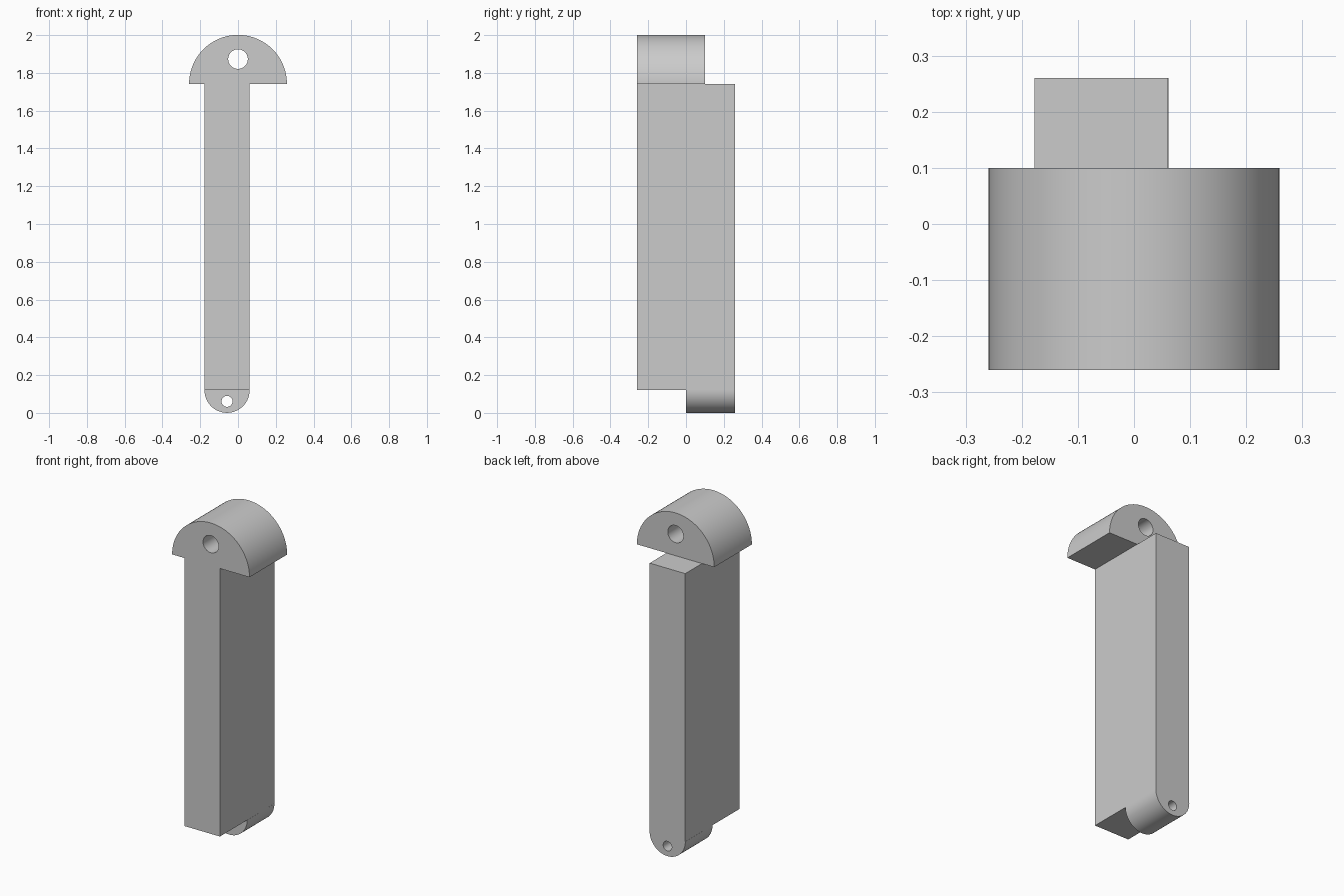
import bpy, bmesh
from math import sin, cos, pi, radians

cube = bpy.data.objects.get("Cube")
if cube:
    bpy.data.objects.remove(cube, do_unlink=True)

grey = bpy.data.materials.new("plain grey")
grey.use_nodes = True
colour = (0.6, 0.6, 0.6, 1)
grey.diffuse_color = colour
grey.node_tree.nodes["Principled BSDF"].inputs["Base Color"].default_value = colour


def arc(x, z, radius, start, end, steps):
    """Points along an arc in the xz plane, both ends included."""
    angles = [start + (end - start) * i / steps for i in range(steps + 1)]
    return [(x + radius * cos(a), z + radius * sin(a)) for a in angles]


def extruded(name, loops, y_front, y_back):
    """Fill an outline (later loops are holes) and extrude it along y."""
    bm = bmesh.new()
    for loop in loops:
        verts = [bm.verts.new((x, y_front, z)) for x, z in loop]
        for a, b in zip(verts, verts[1:] + verts[:1]):
            bm.edges.new((a, b))
    bmesh.ops.triangle_fill(bm, use_beauty=True, edges=bm.edges[:], normal=(0, -1, 0))
    result = bmesh.ops.extrude_face_region(bm, geom=bm.faces[:], use_keep_orig=True)
    moved = [v for v in result["geom"] if isinstance(v, bmesh.types.BMVert)]
    bmesh.ops.translate(bm, verts=moved, vec=(0, y_back - y_front, 0))
    bmesh.ops.recalc_face_normals(bm, faces=bm.faces[:])
    mesh = bpy.data.meshes.new(name)
    bm.to_mesh(mesh)
    bm.free()
    mesh.materials.append(grey)
    obj = bpy.data.objects.new(name, mesh)
    bpy.context.collection.objects.link(obj)
    bpy.ops.object.select_all(action="DESELECT")
    obj.select_set(True)
    bpy.context.view_layer.objects.active = obj
    bpy.ops.object.shade_smooth_by_angle(angle=radians(30))
    return obj


def hole(x, z, radius):
    return arc(x, z, radius, 0, 2 * pi, 48)[:-1]


front, back = -0.26, 0.26
bar_x, bar_half = -0.058, 0.119
bar_bottom, bar_top = 0.12, 1.742

# Half-round head with a pin hole, flush with the front of the bar
head_radius = 2 - bar_top
extruded("head", [arc(0, bar_top, head_radius + 0.001, 0, pi, 64),
                  hole(0, 1.873, 0.052)], front, 0.1)

# Long rectangular bar
left, right = bar_x + bar_half, bar_x - bar_half
extruded("bar", [[(left, bar_bottom), (left, bar_top),
                  (right, bar_top), (right, bar_bottom)]], front, back)

# Half-round foot with a small pin hole, on the back half only
extruded("foot", [arc(bar_x, bar_bottom, bar_half + 0.0005, pi, 2 * pi, 48),
                  hole(bar_x, 0.061, 0.029)], 0, back)
